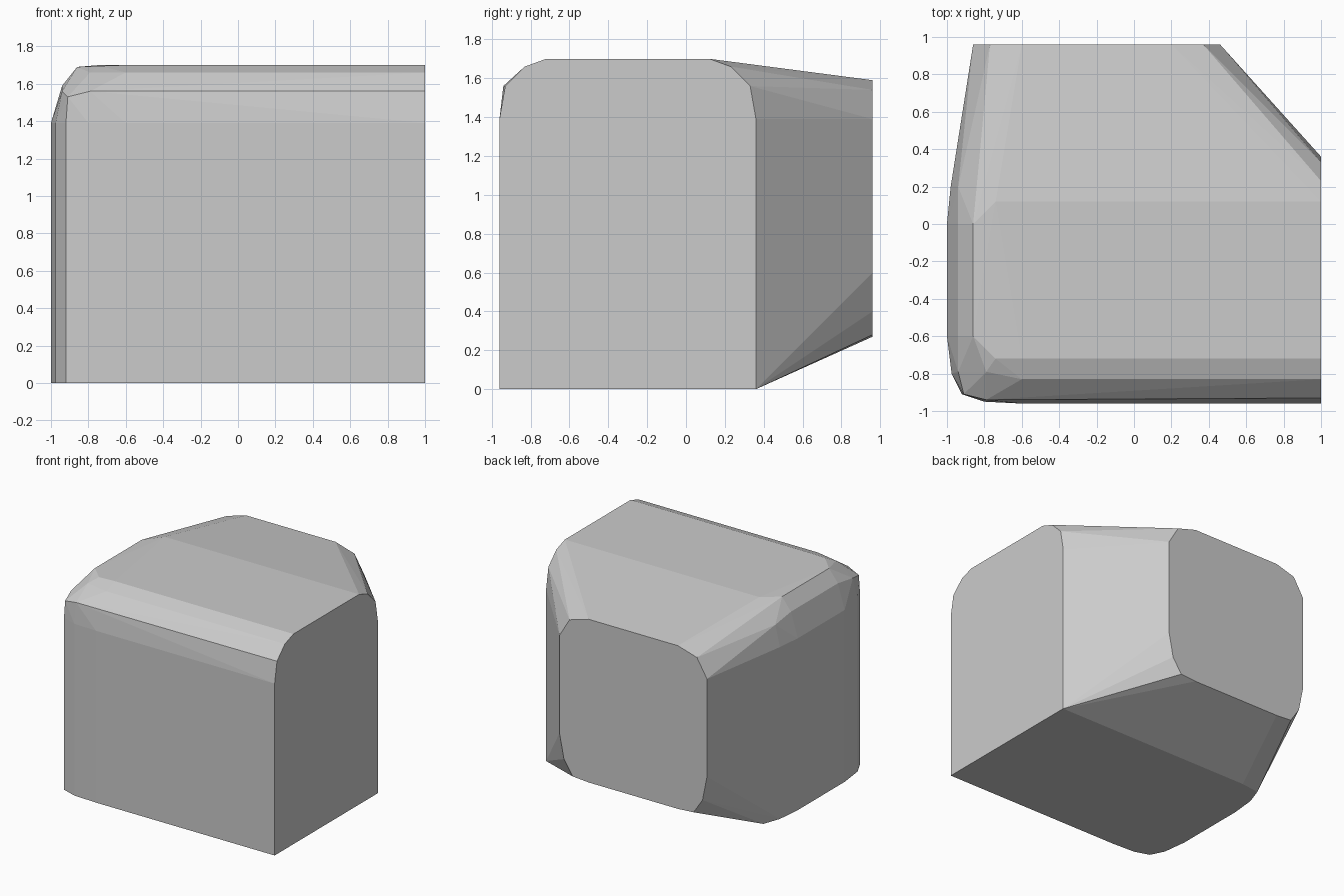
import bpy, bmesh, math

if "Cube" in bpy.data.objects:
    bpy.data.objects.remove(bpy.data.objects["Cube"])

# right end: flat arch in the (y, z) plane at x = 1
right_end = [(-0.96, 0), (0.36, 0), (0.36, 1.39), (0.33, 1.56), (0.23, 1.66),
             (0.12, 1.70), (-0.72, 1.70), (-0.83, 1.66), (-0.93, 1.56), (-0.96, 1.39)]

# back end: rounded square in the (x, z) plane at y = 0.96, offsets mirrored about its middle
back_x, back_z = -0.20, 0.93
upper = [(0.66, 0.46), (0.57, 0.61), (0.40, 0.66)]
lower = [(0.66, -0.33), (0.62, -0.53), (0.54, -0.65), (0.40, -0.66)]
back_end = [(back_x + s * x, back_z + z) for x, z in upper + lower for s in (-1, 1)]

# rounded left wall in the (x, y) plane, straight from the ground up to z = 1.39
left_wall = [(-0.60, -0.96), (-0.80, -0.95), (-0.92, -0.91), (-0.975, -0.80),
             (-1.0, -0.60), (-1.0, 0.0), (-0.98, 0.20)]
ground_back = [(-0.93, 0.34), (-0.77, 0.36)]

# rounded top left edge and front corner
roof_front = [(-0.60, y, z) for y, z in right_end[6:]]
roof_left = [(x, y, z) for x, z in ((-0.94, 1.59), (-0.86, 1.69)) for y in (-0.60, 0.0)]
corner = [(-0.91, -0.91, 1.53), (-0.79, -0.94, 1.56), (-0.94, -0.79, 1.56),
          (-0.79, -0.79, 1.66), (-0.74, -0.72, 1.695),
          (-0.94, 0.20, 1.56), (-0.74, 0.12, 1.70)]

points = [(1, y, z) for y, z in right_end]
points += [(x, 0.96, z) for x, z in back_end]
points += [(x, y, z) for x, y in left_wall for z in (0, 1.39)]
points += [(x, y, 0) for x, y in ground_back]
points += roof_front + roof_left + corner

# wrap the profiles in one faceted skin
bm = bmesh.new()
for p in points:
    bm.verts.new(p)
hull = bmesh.ops.convex_hull(bm, input=bm.verts[:])
bmesh.ops.delete(bm, geom=[v for v in bm.verts if not v.link_faces], context='VERTS')
bmesh.ops.dissolve_limit(bm, angle_limit=math.radians(0.5),
                         verts=bm.verts[:], edges=bm.edges[:])
bmesh.ops.recalc_face_normals(bm, faces=bm.faces[:])

mesh = bpy.data.meshes.new("faceted_block")
bm.to_mesh(mesh)
bm.free()
block = bpy.data.objects.new("faceted_block", mesh)
bpy.context.collection.objects.link(block)
